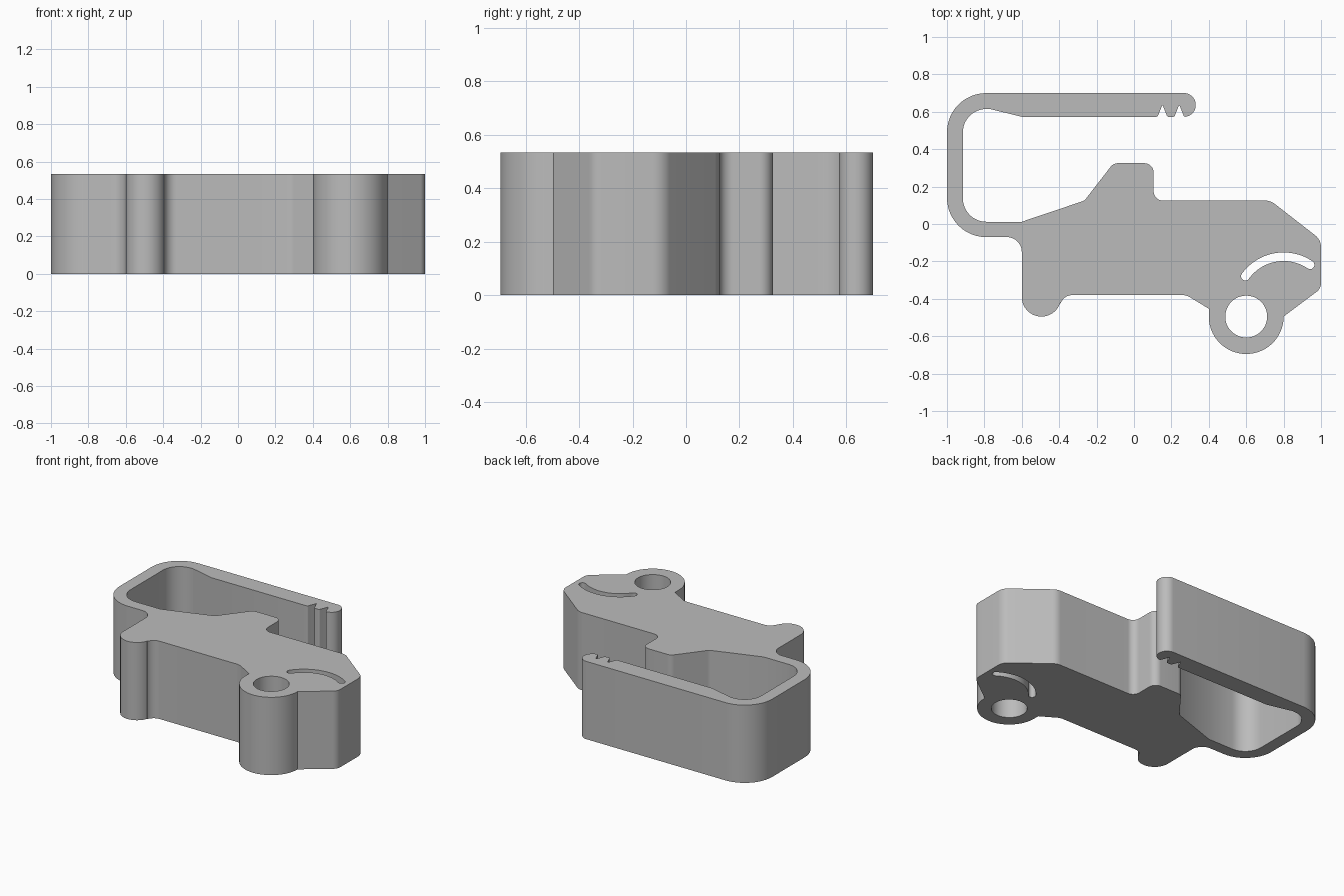
import bpy, bmesh
from math import radians, sin, cos, pi
from mathutils import Vector

HEIGHT = 0.535

cube = bpy.data.objects.get("Cube")
if cube:
    bpy.data.objects.remove(cube, do_unlink=True)


def arc(cx, cy, r, start, end, steps=24):
    """Points along an arc, angles in degrees."""
    angles = [radians(start + (end - start) * i / steps) for i in range(steps + 1)]
    return [(cx + r * cos(a), cy + r * sin(a), 0) for a in angles]


def rounded(corners, steps=12):
    """Closed outline from (x, y, radius) corners, each filleted by its radius."""
    out = []
    for i, (x, y, r) in enumerate(corners):
        p = Vector((x, y))
        if r == 0:
            out.append(p)
            continue
        a = (Vector(corners[i - 1][:2]) - p).normalized()
        b = (Vector(corners[(i + 1) % len(corners)][:2]) - p).normalized()
        half = a.angle(b) / 2
        centre = p + (a + b).normalized() * (r / sin(half))
        tangent = r * cos(half) / sin(half)
        v0 = p + a * tangent - centre
        v1 = p + b * tangent - centre
        sweep = v0.angle(v1)
        for k in range(steps + 1):
            t = k / steps
            out.append(centre + (v0 * sin((1 - t) * sweep) + v1 * sin(t * sweep)) / sin(sweep))
    return out


def extrude_outlines(name, outlines, material):
    """Solid plate from a closed outline with holes."""
    curve = bpy.data.curves.new(name, 'CURVE')
    curve.dimensions = '2D'
    curve.fill_mode = 'BOTH'
    curve.extrude = HEIGHT / 2
    for points in outlines:
        spline = curve.splines.new('POLY')
        spline.points.add(len(points) - 1)
        for sp, p in zip(spline.points, points):
            sp.co = (p[0], p[1], 0, 1)
        spline.use_cyclic_u = True
    source = bpy.data.objects.new(name + "_profile", curve)
    bpy.context.collection.objects.link(source)
    bpy.context.view_layer.update()
    mesh = bpy.data.meshes.new_from_object(source)
    bpy.data.objects.remove(source, do_unlink=True)

    # Weld caps to walls and stand the solid on the floor
    bm = bmesh.new()
    bm.from_mesh(mesh)
    bmesh.ops.remove_doubles(bm, verts=bm.verts, dist=0.0002)
    bmesh.ops.translate(bm, verts=bm.verts, vec=(0, 0, HEIGHT / 2))
    bmesh.ops.recalc_face_normals(bm, faces=bm.faces)
    bm.to_mesh(mesh)
    bm.free()
    mesh.name = name
    mesh.materials.clear()
    mesh.materials.append(material)
    obj = bpy.data.objects.new(name, mesh)
    bpy.context.collection.objects.link(obj)
    bpy.context.view_layer.objects.active = obj
    obj.select_set(True)
    bpy.ops.object.shade_smooth_by_angle(angle=radians(25))
    return obj


grey = bpy.data.materials.new("plain_grey")
grey.use_nodes = True
colour = (0.5, 0.5, 0.5, 1)
grey.diffuse_color = colour
grey.node_tree.nodes["Principled BSDF"].inputs["Base Color"].default_value = colour

# Outer face of the spring arm, round to the body
corners = [(0.33, 0.70, 0.063), (-1, 0.70, 0.21), (-1, -0.07, 0.21), (-0.60, -0.07, 0.08)]
# Rounded foot, blending into the front edge
corners += arc(-0.495, -0.39, 0.105, 180, 341.6)
corners += arc(-0.33, -0.445, 0.065, 161.6, 90, 10)
# Front edge and the eye
corners += [(0.28, -0.38, 0.08), (0.40, -0.453, 0)]
corners += arc(0.60, -0.495, 0.20, 180, 360, 40)
# Nose, back edge and raised block
corners += [(1, -0.345, 0.06), (1, -0.085, 0.08), (0.73, 0.125, 0.08),
            (0.105, 0.125, 0.05), (0.105, 0.325, 0.05), (-0.11, 0.325, 0.05),
            (-0.265, 0.125, 0.04), (-0.60, 0.012, 0)]
# Inner face of the spring arm
corners += [(-0.915, 0.012, 0.125), (-0.915, 0.615, 0.125), (-0.77, 0.615, 0.04), (-0.60, 0.573, 0)]
# Pointed notches near the arm's tip
for x in (0.152, 0.242):
    corners += [(x - 0.026, 0.573, 0.012), (x, 0.638, 0.003), (x + 0.026, 0.573, 0.012)]
corners.append((0.33, 0.573, 0.062))

# Round hole and curved slot
eye_hole = arc(0.60, -0.495, 0.112, 0, 352.5, 47)
sx, sy, mid, half_width, left, right = 0.80, -0.428, 0.253, 0.023, 144, 56


def slot_end(angle, start):
    a = radians(angle)
    return arc(sx + mid * cos(a), sy + mid * sin(a), half_width, start, start + 180, 10)


slot = arc(sx, sy, mid + half_width, right, left)[:-1] + slot_end(left, left)
slot += arc(sx, sy, mid - half_width, left, right)[1:-1] + slot_end(right, right + 180)[:-1]

extrude_outlines("spring_clip_body", [rounded(corners), eye_hole, slot], grey)
